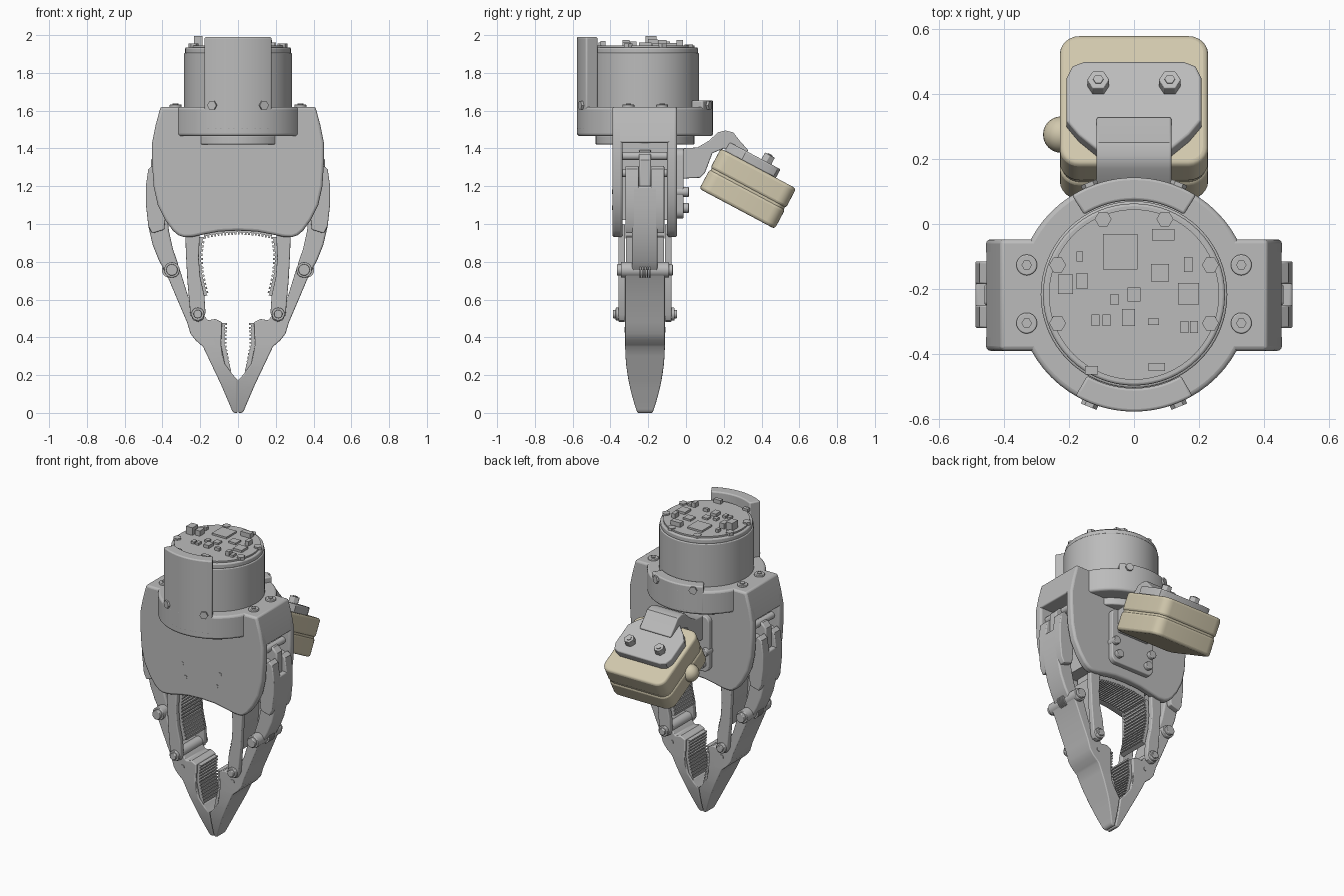
import bpy, bmesh, math
from mathutils import Vector, Matrix

if "Cube" in bpy.data.objects:
    bpy.data.objects.remove(bpy.data.objects["Cube"])


def material(name, rgb):
    m = bpy.data.materials.new(name)
    m.use_nodes = True
    m.diffuse_color = (*rgb, 1)
    m.node_tree.nodes["Principled BSDF"].inputs["Base Color"].default_value = (*rgb, 1)
    return m


GREY = material("machined grey", (0.50, 0.50, 0.50))
BEIGE = material("camera beige", (0.64, 0.58, 0.42))
CY = -0.217          # depth of the gripper's axis
parts = []


def prism(name, pts, axis, lo, hi, bevel=0.0, mat=GREY, cuts=(), width=None, xform=None):
    """Extrude a 2D outline along an axis; optionally slice at heights and taper in y."""
    place = {"x": lambda a, b, t: (t, a, b), "y": lambda a, b, t: (a, t, b),
             "z": lambda a, b, t: (a, b, t)}[axis]
    bm = bmesh.new()
    rows = [[bm.verts.new(place(a, b, t)) for a, b in pts] for t in (lo, hi)]
    bm.faces.new(rows[0])
    bm.faces.new(rows[1][::-1])
    n = len(pts)
    for i in range(n):
        j = (i + 1) % n
        bm.faces.new((rows[0][i], rows[0][j], rows[1][j], rows[1][i]))
    for z in cuts:
        bmesh.ops.bisect_plane(bm, geom=bm.verts[:] + bm.edges[:] + bm.faces[:],
                               plane_co=(0, 0, z), plane_no=(0, 0, 1))
    if width:
        for v in bm.verts:
            v.co.y = CY + math.copysign(width(v.co.z), v.co.y - CY)
    bmesh.ops.recalc_face_normals(bm, faces=bm.faces)
    me = bpy.data.meshes.new(name)
    bm.to_mesh(me)
    bm.free()
    me.materials.append(mat)
    ob = bpy.data.objects.new(name, me)
    bpy.context.collection.objects.link(ob)
    if xform:
        ob.matrix_world = xform
    if bevel:
        b = ob.modifiers.new("Bevel", "BEVEL")
        b.width, b.segments, b.angle_limit = bevel, 3, math.radians(50)
    parts.append(ob)
    return ob


def arc(cx, cy, r, a0, a1, n):
    return [(cx + r * math.cos(math.radians(a0 + (a1 - a0) * i / n)),
             cy + r * math.sin(math.radians(a0 + (a1 - a0) * i / n))) for i in range(n + 1)]


def circle(cx, cy, r, n=32):
    return arc(cx, cy, r, 0, 360 - 360 / n, n - 1)


def rect(x0, x1, y0, y1, r=0.0):
    if not r:
        return [(x0, y0), (x1, y0), (x1, y1), (x0, y1)]
    return (arc(x1 - r, y1 - r, r, 0, 90, 6) + arc(x0 + r, y1 - r, r, 90, 180, 6)
            + arc(x0 + r, y0 + r, r, 180, 270, 6) + arc(x1 - r, y0 + r, r, 270, 360, 6))


def sector(r0, r1, a0, a1):
    return arc(0, CY, r1, a0, a1, 16) + arc(0, CY, r0, a1, a0, 16)


def teeth(path, count, depth):
    """Resample a path and push every second pair of points sideways into square teeth."""
    path = [Vector(p) for p in path]
    lens = [(b - a).length for a, b in zip(path, path[1:])]
    out = []
    for i in range(count * 2 + 1):
        d = sum(lens) * i / (count * 2)
        k = 0
        while k < len(lens) - 1 and d > lens[k]:
            d -= lens[k]
            k += 1
        t = (path[k + 1] - path[k]).normalized()
        p = path[k] + t * d
        q = p + Vector((t.y, -t.x)) * depth
        out += [p, q] if i % 2 else [q, p]
    return [tuple(p) for p in out]


def sided(pts, s):
    return [(s * x, z) for x, z in pts]


# Palm shell: two outline plates joined by a solid shoulder
half = [(0.41, 1.62), (0.437, 1.52), (0.455, 1.43), (0.455, 1.33), (0.447, 1.2), (0.425, 1.1),
        (0.385, 1.02), (0.345, 0.965), (0.315, 0.94), (0.285, 0.93), (0.24, 0.932),
        (0.18, 0.945), (0.1, 0.96)]
palm = half + [(0, 0.965)] + [(-x, z) for x, z in half[::-1]]
prism("palm_front_plate", palm, "y", -0.39, -0.335, 0.014)
prism("palm_back_plate", palm, "y", -0.10, -0.047, 0.014)
shoulder = half[:3] + [(-x, z) for x, z in half[2::-1]]
prism("palm_shoulder", shoulder, "y", -0.386, -0.05, 0.01)
prism("palm_core", rect(-0.26, 0.26, 1.02, 1.44), "y", -0.34, -0.09)
grip = teeth([(0.18, 0.935), (0.1, 0.95), (0, 0.957), (-0.1, 0.95), (-0.18, 0.935)], 20, -0.012)
prism("palm_grip", grip + [(-0.18, 1.03), (0.18, 1.03)], "y", -0.32, -0.115)

# Motor housing, collar and front shield
prism("motor_lower_flange", circle(0, CY, 0.262, 48), "z", 1.42, 1.47, 0.008)
prism("collar", circle(0, CY, 0.36, 64), "z", 1.465, 1.62, 0.014)
prism("motor_can", circle(0, CY, 0.287, 64), "z", 1.6, 1.905, 0.006)
prism("motor_rim", circle(0, CY, 0.28, 64), "z", 1.9, 1.935, 0.008)
prism("circuit_board", circle(0, CY, 0.262, 64), "z", 1.93, 1.945)
prism("front_shield", sector(0.288, 0.36, 240, 300), "z", 1.5, 1.99, 0.008)
prism("back_collar_guard", sector(0.29, 0.36, 58, 122), "z", 1.48, 1.655, 0.008)

# Circuit board components
chips = [(-0.042, -0.085, 0.107, 0.11, 0.012), (0.09, -0.033, 0.07, 0.034, 0.03),
         (0.08, -0.15, 0.054, 0.054, 0.012), (0.168, -0.215, 0.064, 0.066, 0.015),
         (-0.017, -0.288, 0.04, 0.052, 0.02), (0.0, -0.217, 0.04, 0.042, 0.012),
         (-0.16, -0.175, 0.035, 0.05, 0.035), (-0.21, -0.185, 0.046, 0.06, 0.05),
         (0.167, -0.125, 0.026, 0.046, 0.03), (-0.167, -0.1, 0.02, 0.03, 0.02),
         (-0.118, -0.296, 0.024, 0.034, 0.015), (-0.085, -0.296, 0.024, 0.034, 0.015),
         (0.155, -0.317, 0.024, 0.036, 0.03), (0.185, -0.317, 0.024, 0.036, 0.015),
         (-0.06, -0.232, 0.028, 0.03, 0.015), (0.06, -0.3, 0.034, 0.02, 0.02),
         (-0.13, -0.45, 0.04, 0.025, 0.015), (0.07, -0.44, 0.05, 0.025, 0.025)]
for i, (x, y, w, d, h) in enumerate(chips):
    prism(f"board_chip_{i}", rect(x - w / 2, x + w / 2, y - d / 2, y + d / 2), "z", 1.94, 1.945 + h)

# Screws on the shoulder, board, collar and plates
for s, side in ((1, "left"), (-1, "right")):
    for k, y in enumerate((-0.126, -0.305)):
        prism(f"{side}_shoulder_screw_{k}", circle(s * 0.33, y, 0.032, 20), "z", 1.61, 1.632, 0.004)
        prism(f"{side}_shoulder_socket_{k}", circle(s * 0.33, y, 0.016, 6), "z", 1.61, 1.638)
        prism(f"{side}_board_screw_{k}", circle(s * 0.235, y, 0.026, 6), "z", 1.92, 1.955)
    prism(f"{side}_board_back_screw", circle(s * 0.095, 0.015, 0.026, 6), "z", 1.9, 1.95)
    for a, end in ((270 + s * 22, "front"), (90 - s * 22, "back")):
        turn = (Matrix.Translation((0, CY, 1.628)) @ Matrix.Rotation(math.radians(a), 4, "Z"))
        prism(f"{side}_{end}_collar_screw", circle(0, 0, 0.026, 6), "x", 0.33, 0.372, xform=turn)
    for k, (x, z) in enumerate(((0.14, 1.17), (0.115, 1.085))):
        prism(f"{side}_front_rivet_{k}", circle(s * x, z, 0.012, 16), "y", -0.393, -0.37)
        prism(f"{side}_mount_bolt_{k}", circle(s * x, z, 0.026, 20), "y", -0.06, 0.015, 0.004)

# Fingers
link = [(0.45, 1.31), (0.475, 1.29), (0.488, 1.2), (0.487, 1.1), (0.475, 0.99), (0.452, 0.89),
        (0.42, 0.81), (0.385, 0.745), (0.35, 0.718), (0.318, 0.74), (0.318, 0.79),
        (0.345, 0.87), (0.365, 0.96), (0.38, 1.08), (0.41, 1.2), (0.42, 1.28)]
lug = link[:5] + [(0.455, 0.95), (0.39, 0.97)] + link[13:]
tip = [(0.388, 0.745), (0.37, 0.715), (0.33, 0.62), (0.27, 0.48), (0.252, 0.42), (0.225, 0.385),
       (0.185, 0.35), (0.14, 0.255), (0.09, 0.15), (0.045, 0.045), (0.03, 0.008), (0.018, 0),
       (0.003, 0), (0.003, 0.175), (0.03, 0.205), (0.07, 0.26), (0.09, 0.36), (0.085, 0.48),
       (0.12, 0.497), (0.16, 0.49), (0.19, 0.53), (0.235, 0.56), (0.265, 0.62), (0.305, 0.75),
       (0.32, 0.785), (0.35, 0.797), (0.378, 0.78)]
rail = [(0.28, 1.0), (0.276, 0.85), (0.268, 0.7), (0.252, 0.52), (0.235, 0.49), (0.21, 0.482),
        (0.185, 0.495), (0.172, 0.53), (0.178, 0.62), (0.2, 0.72), (0.208, 0.82), (0.2, 1.0)]
pad = (teeth([(0.175, 0.93), (0.187, 0.84), (0.183, 0.75), (0.155, 0.625)], 14, -0.01)
       + [(0.185, 0.615), (0.225, 0.72), (0.24, 0.93)])
tip_pad = (teeth([(0.058, 0.475), (0.062, 0.36), (0.036, 0.22)], 13, -0.01)
           + [(0.075, 0.25), (0.1, 0.36), (0.1, 0.475)])


def tip_width(z):
    return 0.105 - 0.065 * max(0, 1 - z / 0.36) ** 2


for s, side in ((1, "left"), (-1, "right")):
    prism(f"{side}_finger_link", [p for p in sided(link, s) if p[1] < 1.25], "y", -0.285, -0.15, 0.01)
    prism(f"{side}_link_front_lug", sided(lug, s), "y", -0.32, -0.25, 0.006)
    prism(f"{side}_link_back_lug", sided(lug, s), "y", -0.185, -0.115, 0.006)
    crank = [(0.2, 1.22), (0.43, 1.17), (0.46, 1.2), (0.46, 1.34), (0.43, 1.37), (0.2, 1.4)]
    prism(f"{side}_drive_crank", sided(crank, s), "y", -0.25, -0.185, 0.008)
    for k, z in enumerate((1.36, 1.27)):
        prism(f"{side}_crank_pin_{k}", circle(s * 0.40, z, 0.022, 20), "y", -0.34, -0.09)
    prism(f"{side}_fingertip", sided(tip, s), "y", -0.322, -0.112, 0.006,
          cuts=(0.02, 0.06, 0.11, 0.17, 0.24, 0.3, 0.36), width=tip_width)
    prism(f"{side}_tip_grip", sided(tip_pad, s), "y", -0.305, -0.129)
    prism(f"{side}_finger_grip", sided(pad, s), "y", -0.318, -0.116)
    for y0, y1, end in ((-0.358, -0.322, "front"), (-0.112, -0.076, "back")):
        prism(f"{side}_{end}_inner_rail", sided(rail, s), "y", y0, y1, 0.006)
    # Pivot bolts, tip pin and the knuckle spring
    prism(f"{side}_knuckle_pivot", circle(s * 0.35, 0.757, 0.041), "y", -0.345, -0.09, 0.004)
    prism(f"{side}_knuckle_bolt", circle(s * 0.35, 0.757, 0.03), "y", -0.365, -0.07, 0.004)
    prism(f"{side}_lower_pivot", circle(s * 0.213, 0.523, 0.034), "y", -0.372, -0.06, 0.004)
    prism(f"{side}_lower_bolt", circle(s * 0.213, 0.523, 0.022), "y", -0.387, -0.047, 0.004)
    prism(f"{side}_tip_pin", circle(s * 0.185, 0.44, 0.014, 16), "y", -0.325, -0.109)
    for k in range(5):
        y = -0.245 + k * 0.0125
        prism(f"{side}_spring_coil_{k}", circle(s * 0.36, 0.757, 0.043, 20), "y", y, y + 0.007)

# Camera mount on the back of the palm
prism("mount_plate", rect(-0.16, 0.16, 1.03, 1.4, 0.04), "y", -0.06, -0.012, 0.006)
arm = [(-0.03, 1.4), (0.06, 1.405), (0.12, 1.44), (0.17, 1.485), (0.21, 1.495), (0.25, 1.485),
       (0.285, 1.44), (0.33, 1.39), (0.3, 1.35), (0.2, 1.4), (0.14, 1.375), (0.1, 1.27),
       (0.075, 1.245), (-0.03, 1.24)]
prism("mount_arm", arm, "x", -0.115, 0.115, 0.006)

# Tilted camera with clamp plate
tilt = Matrix.Translation((0, 0.327, 1.187)) @ Matrix.Rotation(math.radians(-28), 4, "X")
body = rect(-0.228, 0.228, -0.226, 0.226, 0.06)
prism("camera_lower_shell", body, "z", -0.121, -0.003, 0.016, BEIGE, xform=tilt)
prism("camera_seam", rect(-0.222, 0.222, -0.22, 0.22, 0.055), "z", -0.01, 0.01, 0, BEIGE, xform=tilt)
prism("camera_upper_shell", body, "z", 0.003, 0.121, 0.016, BEIGE, xform=tilt)
clamp = [(-0.207, 0.05), (-0.207, -0.1), (-0.17, -0.15), (-0.115, -0.2), (0.115, -0.2),
         (0.17, -0.15), (0.207, -0.1), (0.207, 0.05), (0.19, 0.09), (0.155, 0.105),
         (-0.155, 0.105), (-0.19, 0.09)]
prism("camera_clamp_plate", clamp, "z", 0.118, 0.172, 0.008, xform=tilt)
for s, side in ((1, "left"), (-1, "right")):
    prism(f"{side}_clamp_bolt", circle(s * 0.11, 0.02, 0.034, 6), "z", 0.16, 0.212, 0.003, xform=tilt)
    prism(f"{side}_clamp_socket", circle(s * 0.11, 0.02, 0.016, 6), "z", 0.2, 0.217, xform=tilt)

# Round knob on the camera's side
bpy.ops.mesh.primitive_uv_sphere_add(segments=24, ring_count=12, radius=0.056,
                                     location=(-0.224, 0.275, 1.16))
knob = bpy.context.object
knob.name = "camera_side_knob"
knob.data.materials.append(BEIGE)
parts.append(knob)

# Smooth curved walls, keep hard edges
bpy.ops.object.select_all(action="DESELECT")
for ob in parts:
    ob.select_set(True)
bpy.context.view_layer.objects.active = knob
bpy.ops.object.shade_smooth_by_angle(angle=math.radians(35))
